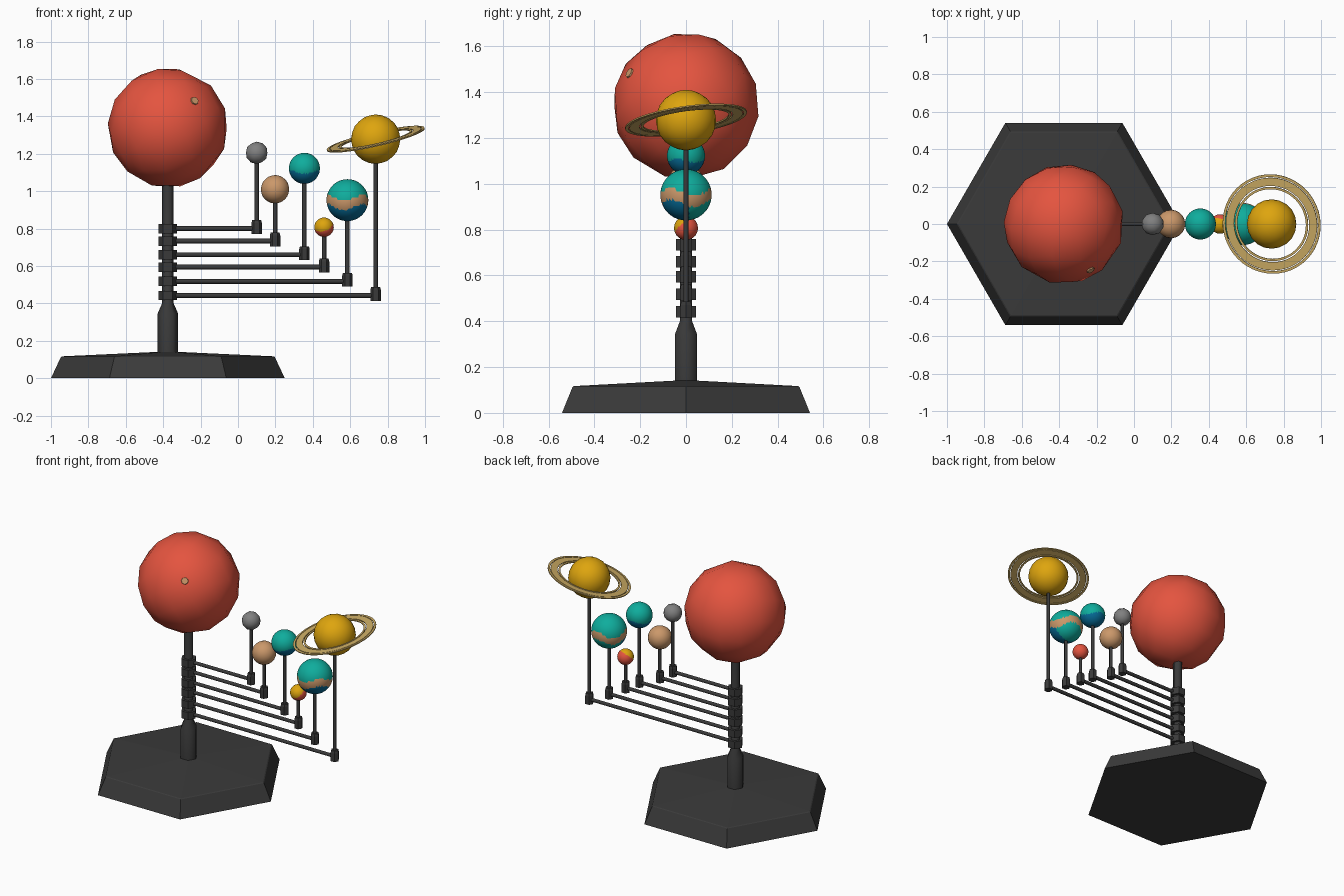
import bpy, bmesh, math
from mathutils import Vector, Matrix

if "Cube" in bpy.data.objects:
    bpy.data.objects.remove(bpy.data.objects["Cube"])


def material(name, r, g, b):
    m = bpy.data.materials.new(name)
    lin = [((c / 255 + 0.055) / 1.055) ** 2.4 for c in (r, g, b)]
    m.diffuse_color = (*lin, 1)
    m.use_nodes = True
    m.node_tree.nodes["Principled BSDF"].inputs["Base Color"].default_value = m.diffuse_color
    return m


DARK = material("dark_metal", 58, 58, 58)
RED = material("warm_red", 228, 84, 63)
YELLOW = material("golden_yellow", 222, 165, 14)
RING = material("ring_tan", 204, 172, 100)
PEACH = material("peach", 203, 152, 106)
TEAL = material("teal", 15, 173, 157)
BLUE = material("deep_blue", 5, 108, 152)
GREY = material("grey", 128, 128, 128)


def finish(name, bm, mats, matrix=Matrix(), smooth=None):
    """Turn a bmesh into a named object."""
    bmesh.ops.recalc_face_normals(bm, faces=bm.faces)
    me = bpy.data.meshes.new(name)
    bm.to_mesh(me)
    bm.free()
    for m in mats:
        me.materials.append(m)
    ob = bpy.data.objects.new(name, me)
    bpy.context.collection.objects.link(ob)
    me.transform(matrix)
    if smooth:
        bpy.ops.object.select_all(action='DESELECT')
        ob.select_set(True)
        bpy.context.view_layer.objects.active = ob
        bpy.ops.object.shade_smooth_by_angle(angle=math.radians(smooth))
    return ob


def lathe(name, profile, mat, matrix, sides=6, closed=False, smooth=None):
    """Revolve (radius, z) points about z; a closed profile makes a ring."""
    bm = bmesh.new()
    loops = []
    for r, z in profile:
        loops.append([bm.verts.new((r * math.cos(2 * math.pi * i / sides),
                                    r * math.sin(2 * math.pi * i / sides), z))
                      for i in range(sides)])
    pairs = list(zip(loops, loops[1:]))
    if closed:
        pairs.append((loops[-1], loops[0]))
    else:
        bm.faces.new(loops[0])
        bm.faces.new(loops[-1])
    for a, b in pairs:
        for i in range(sides):
            j = (i + 1) % sides
            bm.faces.new((a[i], a[j], b[j], b[i]))
    return finish(name, bm, [mat], matrix, smooth)


def planet(name, x, z, r, mats, rule=None, detail=3):
    """Ball whose faces are coloured by a rule on their direction."""
    bm = bmesh.new()
    bmesh.ops.create_icosphere(bm, subdivisions=detail, radius=r)
    if rule:
        for f in bm.faces:
            f.material_index = rule(f.calc_center_median().normalized())
    return finish(name, bm, mats, Matrix.Translation((x, 0, z)), 40)


CX = -0.375
axis = Matrix.Translation((CX, 0, 0))

# hexagonal base and stepped pole
lathe("base", [(0.625, 0), (0.572, 0.113), (0.565, 0.117), (0.03, 0.142)], DARK, axis)
lathe("pole", [(0.055, 0.13), (0.055, 0.345), (0.031, 0.4), (0.031, 1.15)],
      DARK, axis, smooth=65)

# big faceted sun: hull of evenly spread points
N, SUN_R, SUN_Z = 70, 0.322, 1.34
pts = []
for i in range(N):
    h = 1 - (2 * i + 1) / N
    a = i * math.pi * (3 - math.sqrt(5))
    s = math.sqrt(1 - h * h)
    pts.append(Vector((s * math.cos(a), s * math.sin(a), h)))
spot_dir = Vector((0.145, -0.25, 0.145)).normalized()
turn = pts[20].rotation_difference(spot_dir)
bm = bmesh.new()
for p in pts:
    bm.verts.new(turn @ p * SUN_R)
bmesh.ops.convex_hull(bm, input=bm.verts)
sun_mat = Matrix.Translation((CX, 0, SUN_Z))
finish("sun", bm, [RED], sun_mat, 40)

# small pale spot on the sun
lathe("sun_spot", [(0.023, -0.005), (0.021, 0.002)], PEACH,
      sun_mat @ Matrix.Translation(spot_dir * SUN_R)
      @ spot_dir.to_track_quat('Z', 'Y').to_matrix().to_4x4(), sides=8)


# colour rules for the painted planets
def sea_rule(n):
    return 1 if n.z + 0.1 * math.sin(3 * math.atan2(n.y, n.x)) < -0.25 else 0


def patch_rule(n):
    return 1 if n.dot(Vector((-0.25, -0.6, 0.75))) > 0.25 else 0


def stripe_rule(n):
    s = n.z + 0.14 * math.sin(3 * math.atan2(n.y, n.x) + 0.5)
    if s > 0.12:
        return 0
    if s > -0.33:
        return 1
    return 2 if n.y < 0.1 else 0


# x, arm height, ball height, radius, colours, rule
planets = [
    ("grey_planet", 0.10, 0.80, 1.205, 0.06, [GREY], None, 2),
    ("peach_planet", 0.198, 0.733, 1.01, 0.076, [PEACH], None, 3),
    ("sea_planet", 0.355, 0.66, 1.122, 0.083, [TEAL, BLUE], sea_rule, 4),
    ("patched_planet", 0.46, 0.594, 0.807, 0.052, [RED, YELLOW], patch_rule, 4),
    ("striped_planet", 0.585, 0.518, 0.952, 0.112, [TEAL, PEACH, BLUE], stripe_rule, 4),
    ("ringed_planet", 0.736, 0.442, 1.278, 0.132, [YELLOW], None, 3),
]
for name, x, arm, z, r, mats, rule, detail in planets:
    planet(name, x, z, r, mats, rule, detail)
    at = Matrix.Translation((x, 0, arm))
    # collar on the pole, horizontal arm, end socket, upright stem
    lathe(name + "_collar", [(0.05, -0.025), (0.05, 0.025)], DARK,
          Matrix.Translation((CX, 0, arm)))
    lathe(name + "_arm", [(0.013, 0), (0.013, x - CX)], DARK,
          Matrix.Translation((CX, 0, arm)) @ Matrix.Rotation(math.pi / 2, 4, 'Y'), smooth=65)
    lathe(name + "_socket", [(0.028, -0.028), (0.028, 0.03), (0.024, 0.045)], DARK, at)
    lathe(name + "_stem", [(0.012, 0), (0.012, z - arm)], DARK, at, smooth=65)

# tilted concentric rings
up = Vector((-0.228, -0.14, 1)).normalized()
tilt = Matrix.Translation((0.736, 0, 1.278)) @ Vector((0, 0, 1)).rotation_difference(up).to_matrix().to_4x4()
for k, (a, b) in enumerate([(0.188, 0.2), (0.206, 0.25), (0.254, 0.268)]):
    t = 0.003
    lathe("ring_band_%d" % (k + 1), [(a, -t), (b, -t), (b, t), (a, t)], RING,
          tilt, sides=48, closed=True, smooth=30)
